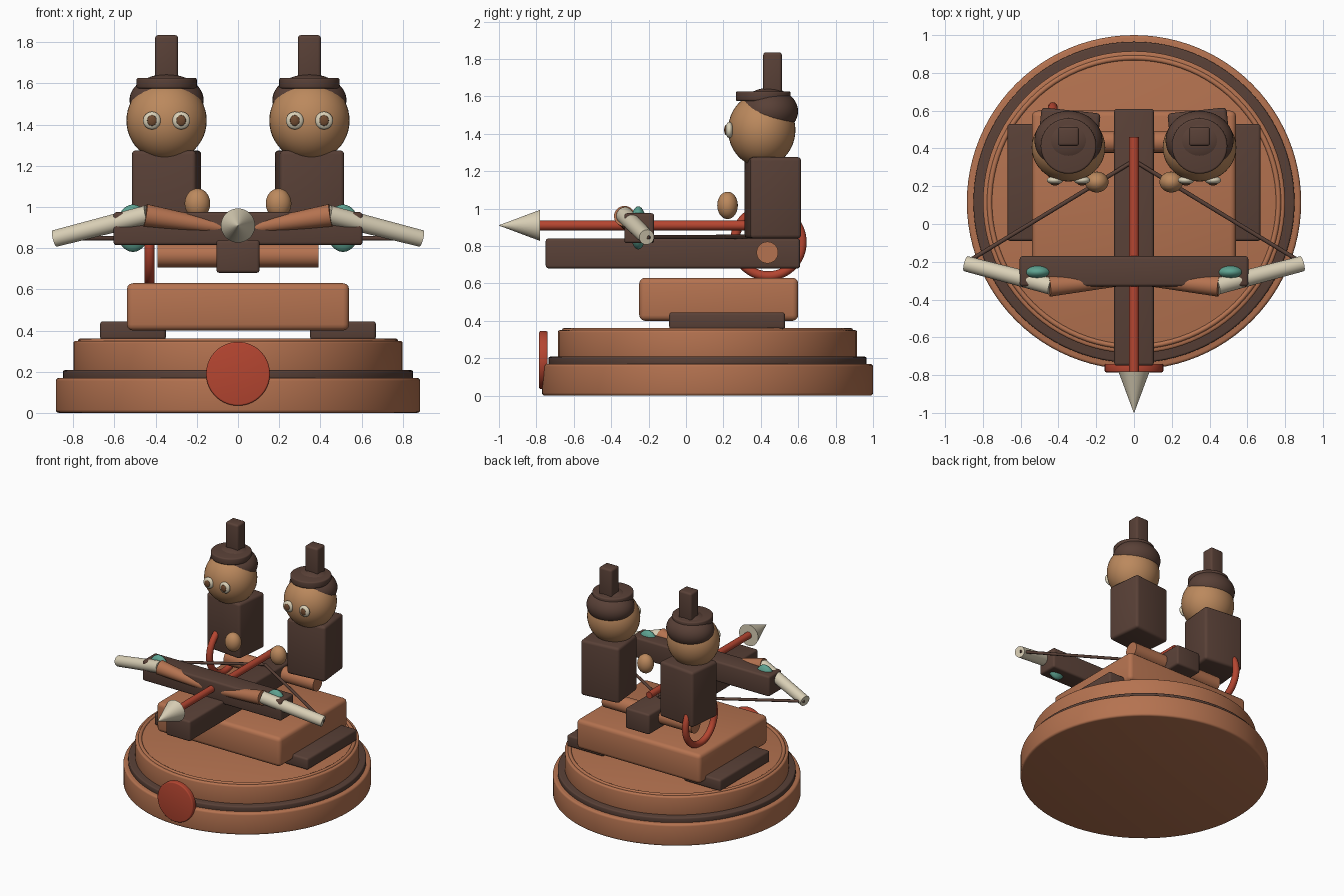
import bpy, math
from mathutils import Vector

if "Cube" in bpy.data.objects:
    bpy.data.objects.remove(bpy.data.objects["Cube"])


def mat(name, r, g, b):
    m = bpy.data.materials.new(name)
    m.diffuse_color = (r, g, b, 1)
    m.use_nodes = True
    m.node_tree.nodes["Principled BSDF"].inputs["Base Color"].default_value = m.diffuse_color
    return m


WOOD = mat("wood", 0.46, 0.17, 0.08)
DARK = mat("dark_wood", 0.10, 0.052, 0.038)
SKIN = mat("skin", 0.50, 0.25, 0.11)
CREAM = mat("cream", 0.70, 0.63, 0.47)
JADE = mat("jade", 0.11, 0.36, 0.28)
RED = mat("red", 0.46, 0.06, 0.03)
BROWN = mat("iris_brown", 0.16, 0.07, 0.03)


def finish(name, m, bevel=0.0):
    o = bpy.context.object
    o.name = name
    o.data.materials.append(m)
    bpy.ops.object.transform_apply(location=False, rotation=False, scale=True)
    if bevel:
        b = o.modifiers.new("bevel", "BEVEL")
        b.width, b.segments, b.limit_method = bevel, 3, "ANGLE"
        bpy.ops.object.modifier_apply(modifier="bevel")
    bpy.ops.object.shade_smooth_by_angle(angle=math.radians(35))
    return o


def box(name, m, x, y, z, bevel=0.015, rot=0.0):
    """Box from (min, max) pairs, turned about z."""
    c = [(a + b) / 2 for a, b in (x, y, z)]
    bpy.ops.mesh.primitive_cube_add(size=1, location=c, rotation=(0, 0, rot))
    bpy.context.object.scale = [b - a for a, b in (x, y, z)]
    return finish(name, m, bevel)


def rod(name, m, p, q, r1, r2=None, bevel=0.0, sides=40):
    """Cylinder or cone between two points."""
    p, q = Vector(p), Vector(q)
    d = q - p
    bpy.ops.mesh.primitive_cone_add(vertices=sides, radius1=r1, radius2=r1 if r2 is None else r2,
                                    depth=d.length, location=(p + q) / 2)
    bpy.context.object.rotation_euler = d.to_track_quat("Z", "Y").to_euler()
    return finish(name, m, bevel)


def ball(name, m, c, r):
    bpy.ops.mesh.primitive_uv_sphere_add(segments=40, ring_count=24, location=c)
    bpy.context.object.scale = r
    return finish(name, m)


def ring(name, m, c, R, r, rot=(0, 0, 0)):
    bpy.ops.mesh.primitive_torus_add(major_segments=96, minor_segments=14, location=c,
                                     rotation=rot, major_radius=R, minor_radius=r)
    return finish(name, m)


# Round stepped base
CY = 0.115
rod("base_lower", WOOD, (0, CY, 0), (0, CY, 0.17), 0.885, bevel=0.015, sides=96)
rod("base_dark_band", DARK, (0, CY, 0.16), (0, CY, 0.208), 0.85, bevel=0.01, sides=96)
rod("base_upper", WOOD, (0, CY, 0.19), (0, CY, 0.35), 0.80, bevel=0.012, sides=96)
ring("base_rim", WOOD, (0, CY, 0.347), 0.765, 0.014)
rod("front_medallion", RED, (0, -0.785, 0.19), (0, -0.74, 0.19), 0.155, bevel=0.008, sides=64)

# Carriage and central stock
box("carriage", WOOD, (-0.54, 0.54), (-0.25, 0.60), (0.40, 0.63), 0.03)
box("stock", DARK, (-0.105, 0.105), (-0.75, 0.61), (0.68, 0.84))
rod("axle", WOOD, (-0.39, 0.435, 0.765), (0.39, 0.435, 0.765), 0.058)
ring("side_ring", RED, (-0.43, 0.44, 0.82), 0.18, 0.025, (0, math.pi / 2, 0))

# Bolt
rod("bolt_shaft", RED, (0, -0.79, 0.91), (0, 0.46, 0.91), 0.026)
rod("bolt_tip", CREAM, (0, -0.78, 0.91), (0, -1.0, 0.91), 0.083, 0.001)

# Bow
box("bow_crossbar", DARK, (-0.605, 0.605), (-0.33, -0.17), (0.815, 0.975))
for s, side in ((-1, "left"), (1, "right")):
    box(f"skid_{side}", DARK, sorted((s * 0.35, s * 0.67)), (-0.09, 0.53), (0.355, 0.445))
    rod(f"bow_limb_{side}", WOOD, (s * 0.03, -0.295, 0.892), (s * 0.45, -0.33, 0.96), 0.027, 0.055)
    rod(f"bow_end_{side}", CREAM, (s * 0.44, -0.328, 0.963), (s * 0.89, -0.21, 0.847), 0.046, 0.041)
    ball(f"bow_stud_{side}", JADE, (s * 0.51, -0.255, 0.897), (0.082, 0.045, 0.115))
    rod(f"bow_string_{side}", DARK, (s * 0.89, -0.205, 0.847), (0, 0.335, 0.85), 0.011, sides=12)

# Two crew figures
for s, side in ((-1, "left"), (1, "right")):
    X = s * 0.347
    box(f"body_{side}", DARK, (X - 0.157, X + 0.157), (0.327, 0.602), (0.84, 1.275),
        0.02, s * math.radians(6))
    ball(f"head_{side}", SKIN, (X, 0.405, 1.42), (0.195, 0.18, 0.197))
    ball(f"hair_{side}", DARK, (X, 0.442, 1.52), (0.18, 0.157, 0.125))
    rod(f"hat_brim_{side}", DARK, (X, 0.413, 1.575), (X, 0.413, 1.627), 0.147, bevel=0.01)
    box(f"hat_peak_{side}", DARK, (X - 0.056, X + 0.056), (0.413, 0.513), (1.60, 1.835))
    ball(f"hand_{side}", SKIN, (s * 0.197, 0.222, 1.017), (0.062, 0.055, 0.073))
    for e in (-1, 1):
        ball(f"eye_{side}", CREAM, (X + e * 0.071, 0.232, 1.42), (0.043, 0.022, 0.043))
        ball(f"iris_{side}", BROWN, (X + e * 0.071, 0.214, 1.42), (0.023, 0.010, 0.026))
